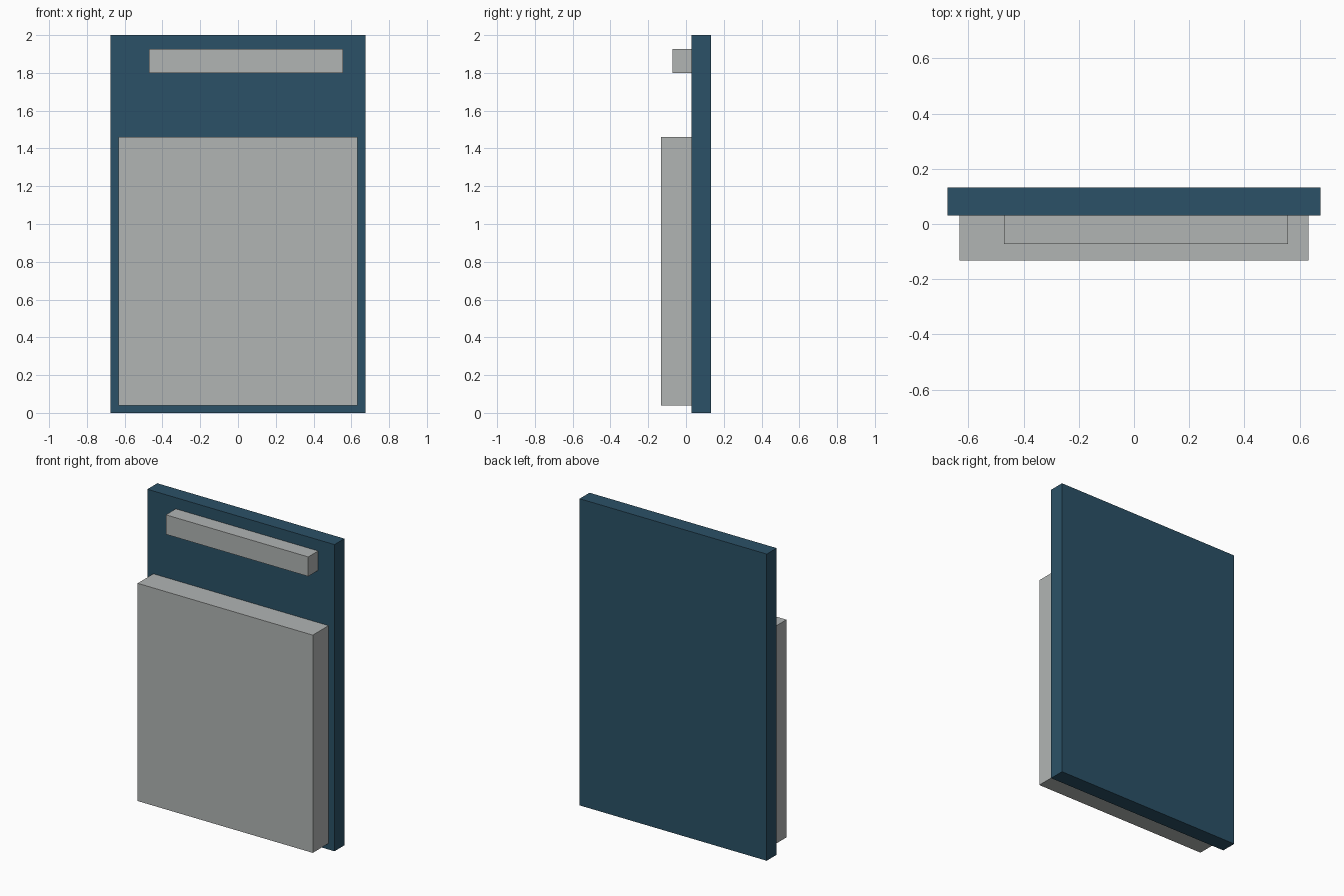
import bpy

# Remove the default cube
cube = bpy.data.objects.get("Cube")
if cube:
    bpy.data.objects.remove(cube, do_unlink=True)


def make_material(name, rgb):
    mat = bpy.data.materials.new(name)
    mat.use_nodes = True
    color = (*rgb, 1.0)
    mat.diffuse_color = color
    mat.node_tree.nodes["Principled BSDF"].inputs["Base Color"].default_value = color
    return mat


def add_box(name, low, high, mat):
    """Box between two opposite corners."""
    center = [(a + b) / 2 for a, b in zip(low, high)]
    size = [b - a for a, b in zip(low, high)]
    bpy.ops.mesh.primitive_cube_add(size=1, location=center)
    box = bpy.context.object
    box.name = name
    box.scale = size
    bpy.ops.object.transform_apply(location=False, rotation=False, scale=True)
    box.data.materials.append(mat)
    return box


blue = make_material("dark blue", (0.024, 0.083, 0.135))
grey = make_material("light grey", (0.44, 0.46, 0.455))

front = 0.03  # front face of the back panel

# Upright back panel
add_box("back_panel", (-0.675, front, 0), (0.675, 0.132, 2), blue)

# Large slab on the front
add_box("front_slab", (-0.632, -0.132, 0.04), (0.632, front, 1.46), grey)

# Narrow bar near the top, slightly off centre
add_box("top_bar", (-0.47, -0.072, 1.8), (0.557, front, 1.927), grey)
